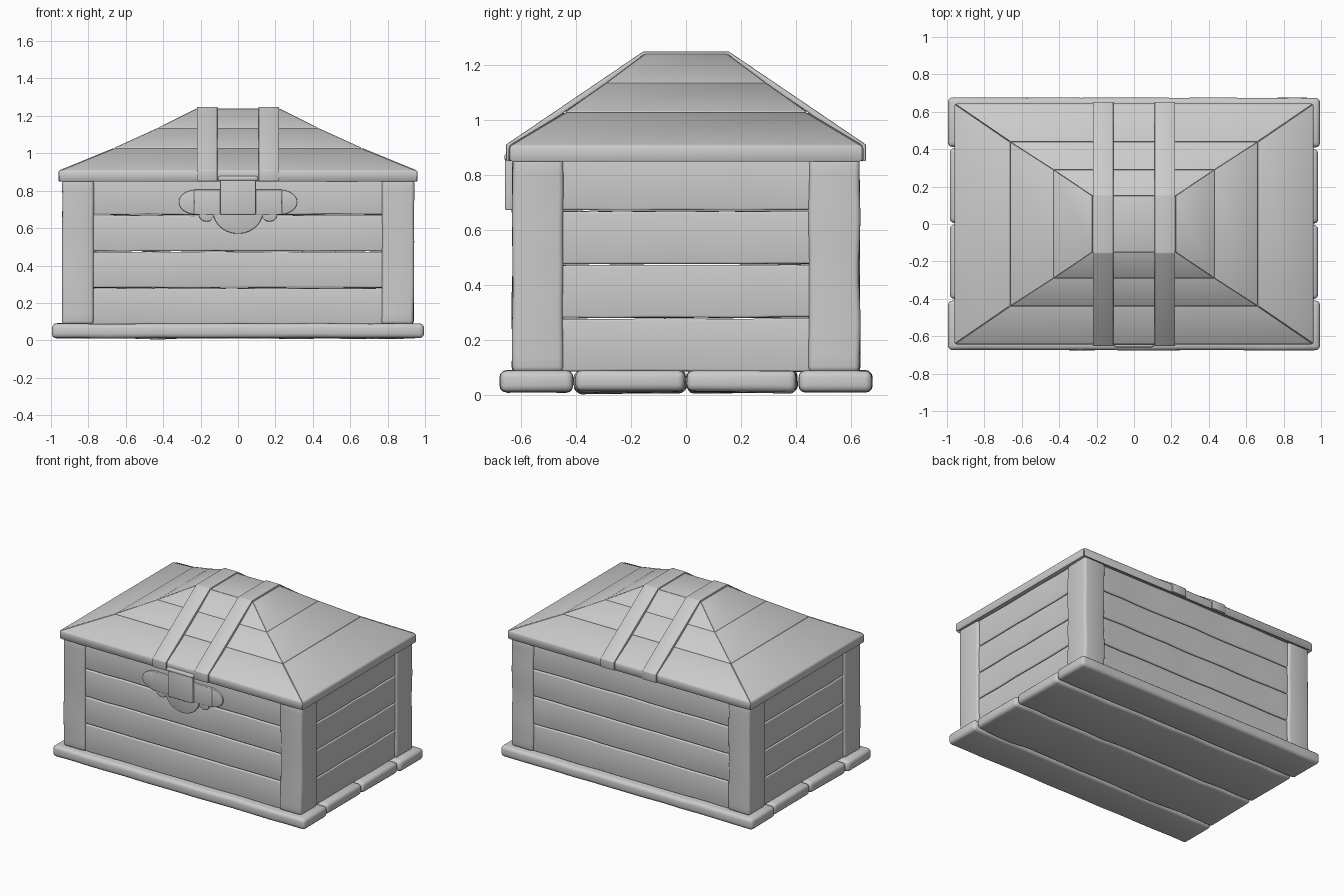
import bpy, bmesh, math
from mathutils import Vector, noise

cube = bpy.data.objects.get("Cube")
if cube:
    bpy.data.objects.remove(cube)

grey = bpy.data.materials.new("plain_grey")
grey.use_nodes = True
COLOUR = (0.6, 0.6, 0.6, 1)
grey.diffuse_color = COLOUR
grey.node_tree.nodes["Principled BSDF"].inputs["Base Color"].default_value = COLOUR


def finish(name, bm, bevel=0.0, segments=3):
    """Round the hard edges and turn the bmesh into a smooth-shaded object."""
    bmesh.ops.recalc_face_normals(bm, faces=bm.faces)
    if bevel:
        hard = [e for e in bm.edges if e.is_manifold and e.calc_face_angle() > math.radians(25)]
        bmesh.ops.bevel(bm, geom=hard, offset=bevel, segments=segments,
                        profile=0.5, affect='EDGES', clamp_overlap=True)
    mesh = bpy.data.meshes.new(name)
    bm.to_mesh(mesh)
    bm.free()
    mesh.materials.append(grey)
    obj = bpy.data.objects.new(name, mesh)
    bpy.context.collection.objects.link(obj)
    bpy.ops.object.select_all(action='DESELECT')
    obj.select_set(True)
    bpy.context.view_layer.objects.active = obj
    bpy.ops.object.shade_smooth_by_angle(angle=math.radians(35))
    return obj


def board(name, low, high, bevel, wobble=0.0):
    """A box between two corners, with hand-cut unevenness along its length."""
    low, high = Vector(low), Vector(high)
    size = high - low
    bm = bmesh.new()
    bmesh.ops.create_cube(bm, size=1)
    for v in bm.verts:
        v.co = (low + high) / 2 + Vector(a * b for a, b in zip(v.co, size))
    if wobble:
        axis = max(range(3), key=lambda i: size[i])
        normal = Vector(1.0 if i == axis else 0.0 for i in range(3))
        cuts = 14
        for k in range(1, cuts):
            at = low + size * (k / cuts)
            bmesh.ops.bisect_plane(bm, geom=bm.verts[:] + bm.edges[:] + bm.faces[:],
                                   plane_co=at, plane_no=normal)
        for v in bm.verts:
            shift = noise.noise_vector(v.co * 5) * wobble
            shift[axis] = 0
            v.co += shift
    return finish(name, bm, bevel)


def prism(name, outline, offset, bevel=0.0):
    """Extrude a closed outline of 3D points along an offset."""
    bm = bmesh.new()
    offset = Vector(offset)
    a = [bm.verts.new(p) for p in outline]
    b = [bm.verts.new(Vector(p) + offset) for p in outline]
    bm.faces.new(a)
    bm.faces.new(b[::-1])
    for i in range(len(a)):
        j = (i + 1) % len(a)
        bm.faces.new((a[i], b[i], b[j], a[j]))
    return finish(name, bm, bevel, 2)


def disc(name, x, z, rx, rz, front, back):
    """An oval plate facing the front."""
    ring = [(x + rx * math.cos(t * math.tau / 40), front, z + rz * math.sin(t * math.tau / 40))
            for t in range(40)]
    return prism(name, ring, (0, back - front, 0), 0.005)


# Base planks
for i, (y0, y1) in enumerate([(-0.675, -0.41), (-0.4, -0.004), (0.004, 0.4), (0.41, 0.675)]):
    middle = i in (1, 2)
    board(f"base_plank_{i + 1}", (-0.995 if not middle else -0.985, y0, 0.012),
          (0.995 if not middle else 0.985, y1, 0.09), 0.024, 0.012 if middle else 0.004)

# Corner posts
for sx, side in ((1, "left"), (-1, "right")):
    for sy, end in ((-1, "front"), (1, "back")):
        xs, ys = sorted((sx * 0.77, sx * 0.94)), sorted((sy * 0.445, sy * 0.63))
        board(f"{end}_{side}_post", (xs[0], ys[0], 0.085), (xs[1], ys[1], 0.86), 0.018, 0.005)

# Wall planks
levels = [0.085, 0.28, 0.475, 0.67, 0.86]
for i, (z0, z1) in enumerate(zip(levels, levels[1:])):
    z0, z1 = z0 + 0.002, z1 - 0.002
    for s, end, side in ((-1, "front", "right"), (1, "back", "left")):
        ys, xs = sorted((s * 0.56, s * 0.615)), sorted((s * 0.87, s * 0.925))
        board(f"{end}_wall_plank_{i + 1}", (-0.85, ys[0], z0), (0.85, ys[1], z1), 0.008, 0.004)
        board(f"{side}_wall_plank_{i + 1}", (xs[0], -0.54, z0), (xs[1], 0.54, z1), 0.008, 0.004)

# Hipped lid: rings of mitred boards (half width, half depth, height)
rings = [(0.96, 0.643, 0.907), (0.66, 0.438, 1.03), (0.43, 0.29, 1.135), (0.222, 0.15, 1.24)]
corners = [(-1, -1), (1, -1), (1, 1), (-1, 1)]
sides = ["front", "left", "back", "right"]
for t, (lower, upper) in enumerate(zip(rings, rings[1:])):
    for k, side in enumerate(sides):
        (ax, ay), (bx, by) = corners[k], corners[(k + 1) % 4]
        quad = [(ax * lower[0], ay * lower[1], lower[2]), (bx * lower[0], by * lower[1], lower[2]),
                (bx * upper[0], by * upper[1], upper[2]), (ax * upper[0], ay * upper[1], upper[2])]
        prism(f"lid_{side}_board_{t + 1}", quad, (0, 0, -0.062), 0.01 if t == 0 else 0.005)
w, d, top = rings[-1]
prism("lid_top_board", [(x * w, y * d, top) for x, y in corners], (0, 0, -0.05), 0.005)

# Two metal straps over the lid
half = [(0.653, 0.85), (0.653, 0.91), (0.155, 1.248)]
inner = [(0.635, 0.85), (0.635, 0.895), (0.15, 1.228)]
outline = [(-y, z) for y, z in half] + half[::-1] + inner + [(-y, z) for y, z in inner[::-1]]
for x, side in ((0.11, "left"), (-0.22, "right")):
    prism(f"{side}_strap", [(x, y, z) for y, z in outline], (0.11, 0, 0), 0.004)

# Clasp: back plate with rounded ends, round lower lobe, rivets and hinged hasp
board("clasp_back_plate", (-0.235, -0.631, 0.672), (0.235, -0.6, 0.806), 0.005)
disc("clasp_lower_lobe", 0, 0.695, 0.135, 0.125, -0.629, -0.6)
for s, side in ((1, "left"), (-1, "right")):
    disc(f"clasp_{side}_end", s * 0.22, 0.739, 0.097, 0.067, -0.627, -0.6)
    disc(f"clasp_{side}_rivet", s * 0.168, 0.675, 0.042, 0.04, -0.626, -0.6)
board("clasp_hasp", (-0.095, -0.656, 0.672), (0.095, -0.625, 0.862), 0.006)
board("clasp_hinge", (-0.107, -0.659, 0.852), (0.107, -0.63, 0.878), 0.01)
